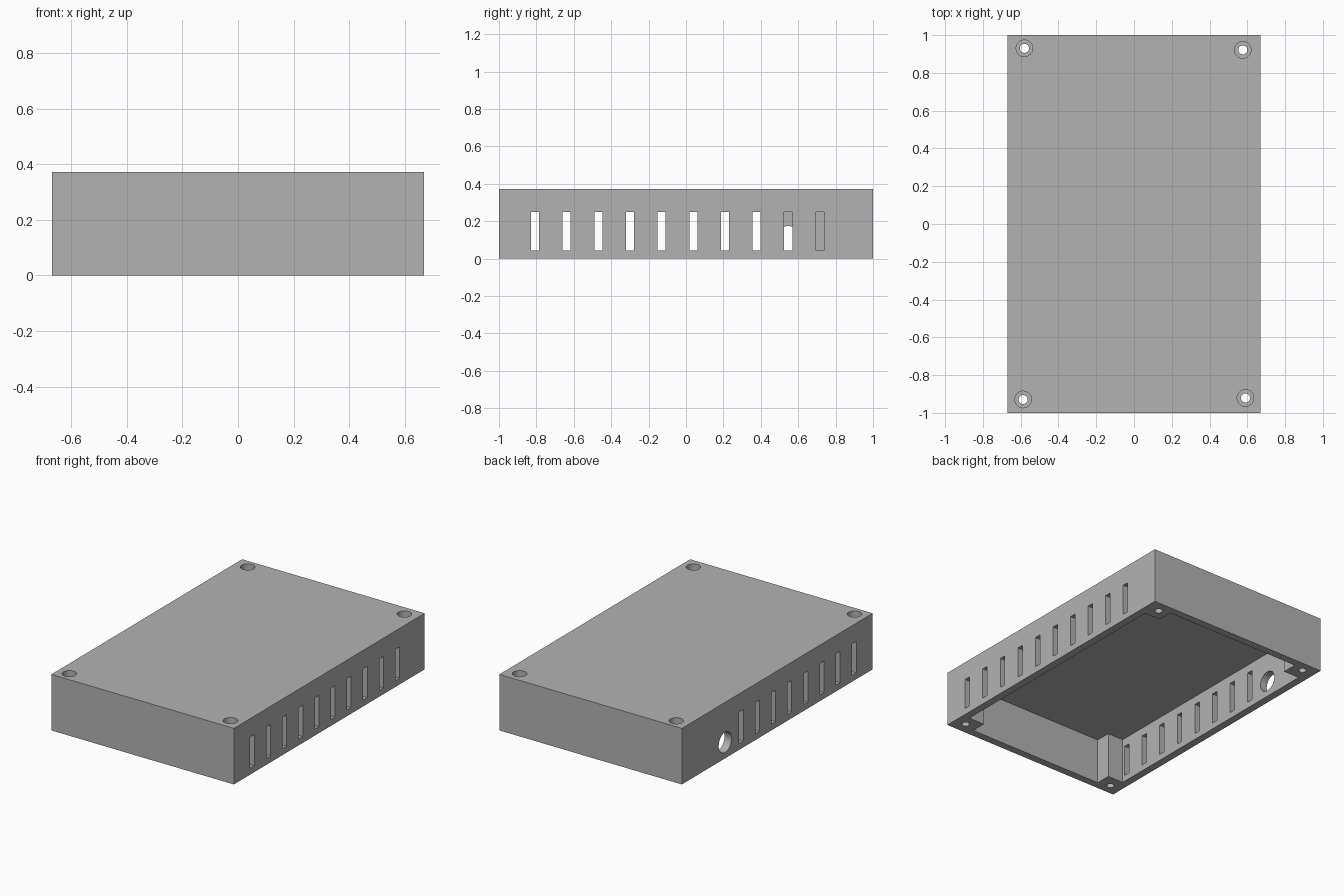
import bpy, bmesh, math
from mathutils import Vector, Matrix

if "Cube" in bpy.data.objects:
    bpy.data.objects.remove(bpy.data.objects["Cube"])

W, L, H = 0.67, 1.0, 0.372        # half width, half length, height
WALL, CEILING = 0.051, 0.305      # wall thickness, underside of the lid
POST_X, POST_Y = 0.503, 0.847     # inner faces of the corner posts

grey = bpy.data.materials.new("grey")
grey.diffuse_color = (0.45, 0.45, 0.45, 1)
grey.use_nodes = True
grey.node_tree.nodes["Principled BSDF"].inputs["Base Color"].default_value = grey.diffuse_color


def make_object(name, bm):
    bmesh.ops.recalc_face_normals(bm, faces=bm.faces)
    mesh = bpy.data.meshes.new(name)
    bm.to_mesh(mesh)
    bm.free()
    mesh.materials.append(grey)
    obj = bpy.data.objects.new(name, mesh)
    bpy.context.collection.objects.link(obj)
    return obj


def add_box(bm, lo, hi):
    lo, hi = Vector(lo), Vector(hi)
    m = Matrix.Translation((lo + hi) / 2) @ Matrix.Diagonal((*(hi - lo), 1))
    bmesh.ops.create_cube(bm, size=1, matrix=m)


def add_stepped_pin(bm, x, y, profile, n=40):
    """Closed solid of revolution from (radius, z) pairs."""
    rings = [[bm.verts.new((x + r * math.cos(2 * math.pi * i / n),
                            y + r * math.sin(2 * math.pi * i / n), z))
              for i in range(n)] for r, z in profile]
    for a, b in zip(rings, rings[1:]):
        for i in range(n):
            j = (i + 1) % n
            bm.faces.new((a[i], a[j], b[j], b[i]))
    bm.faces.new(rings[0][::-1])
    bm.faces.new(rings[-1])


# Outer block
bm = bmesh.new()
add_box(bm, (-W, -L, 0), (W, L, H))
enclosure = make_object("enclosure", bm)

# Cavity: plus-shaped outline that leaves a solid post in each corner
bm = bmesh.new()
ix, iy = W - WALL, L - WALL
quarter = [(ix, POST_Y), (POST_X, POST_Y), (POST_X, iy)]
outline = (quarter + [(-x, y) for x, y in quarter[::-1]]
           + [(-x, -y) for x, y in quarter] + [(x, -y) for x, y in quarter[::-1]])
face = bm.faces.new([bm.verts.new((x, y, -0.1)) for x, y in outline])
ext = bmesh.ops.extrude_face_region(bm, geom=[face])
bmesh.ops.translate(bm, vec=(0, 0, CEILING + 0.1),
                    verts=[v for v in ext["geom"] if isinstance(v, bmesh.types.BMVert)])
cavity = make_object("cavity_cutter", bm)

# Vent slots: ten on the right wall, eight on the left
bm = bmesh.new()
for i in range(10):
    y = -0.807 + 0.1692 * i
    for side in ((1, -1) if i < 8 else (1,)):
        xs = sorted((side * (W - 0.1), side * (W + 0.1)))
        add_box(bm, (xs[0], y - 0.0215, 0.042), (xs[1], y + 0.0215, 0.25))
slots = make_object("slot_cutter", bm)

# Round cable port in the left wall
bm = bmesh.new()
bmesh.ops.create_cone(bm, cap_ends=True, segments=48, radius1=0.067, radius2=0.067, depth=0.2,
                      matrix=Matrix.Translation((-W, 0.547, 0.107)) @ Matrix.Rotation(math.pi / 2, 4, 'Y'))
port = make_object("port_cutter", bm)

# Counterbored screw holes through the posts
bm = bmesh.new()
for x, y in ((-0.58, 0.93), (0.576, 0.922), (-0.587, -0.929), (0.59, -0.921)):
    add_stepped_pin(bm, x, y, [(0.024, -0.1), (0.024, H - 0.09), (0.044, H - 0.09), (0.044, H + 0.1)])
screws = make_object("screw_hole_cutter", bm)

# Cut everything out of the block
bpy.context.view_layer.objects.active = enclosure
enclosure.select_set(True)
for cutter in (cavity, slots, port, screws):
    mod = enclosure.modifiers.new(cutter.name, 'BOOLEAN')
    mod.operation, mod.solver, mod.object = 'DIFFERENCE', 'EXACT', cutter
    bpy.ops.object.modifier_apply(modifier=mod.name)
    bpy.data.objects.remove(cutter)
bpy.ops.object.shade_smooth_by_angle(angle=math.radians(30))
